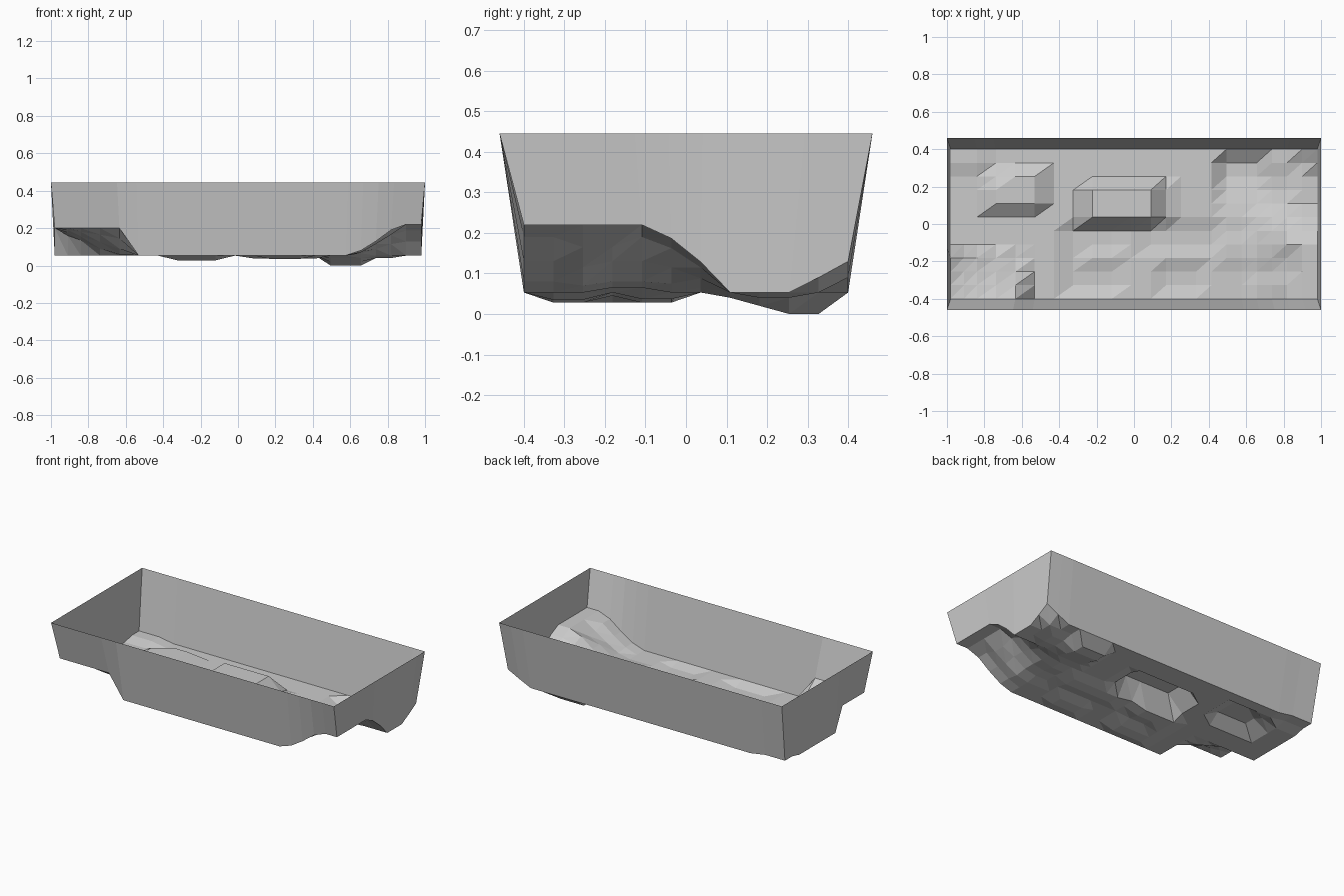
import bpy, bmesh

# Grid lines of the uneven floor (slightly coarser on the left half)
XS = [-0.98, -0.91] + [-0.84 + 0.103 * i for i in range(9)] + [0.09 + 0.0809 * i for i in range(12)]
YS = [-0.4 + 0.8 * i / 11 for i in range(12)]
BASE, TOP = 0.053, 0.445
H = [[BASE] * len(YS) for _ in XS]


def patch(x0, x1, y0, y1, z):
    """Set the floor height for all grid points inside a rectangle."""
    for i, x in enumerate(XS):
        for j, y in enumerate(YS):
            if x0 - 0.02 < x < x1 + 0.02 and y0 - 0.02 < y < y1 + 0.02:
                H[i][j] = z


# Raised corner at front left, falling away diagonally into the floor
patch(-0.98, -0.64, -0.4, -0.4, 0.2)
patch(-0.98, -0.98, -0.4, -0.182, 0.2)
for x, heights in ((-0.91, (0.19, 0.175, 0.16)), (-0.84, (0.18, 0.155, 0.135)),
                   (-0.737, (0.165, 0.125, 0.09)), (-0.634, (0.145, 0.09, 0.06))):
    for k, z in enumerate(heights):
        y = YS[k + 1]
        patch(x, x, y, y, z)

# Ramp up to the right-hand ledge
for x, z in ((0.656, 0.08), (0.737, 0.13), (0.818, 0.19), (0.9, 0.22), (0.98, 0.22)):
    patch(x, x, -0.4, -0.11, z)
    patch(x, x, -0.036, -0.036, BASE + (z - BASE) * 0.8)
    patch(x, x, 0.036, 0.036, BASE + (z - BASE) * 0.45)
patch(0.656, 0.656, -0.255, -0.255, 0.07)
patch(0.737, 0.737, -0.255, -0.255, 0.115)
patch(0.818, 0.818, -0.255, -0.182, 0.165)

# Mounds: centre, left, back corners
patch(-0.225, 0.09, 0.036, 0.182, 0.15)
patch(0.17, 0.17, 0.036, 0.182, 0.075)
patch(-0.74, -0.535, 0.109, 0.255, 0.11)
patch(-0.74, -0.74, 0.255, 0.255, 0.08)
patch(-0.98, -0.84, 0.327, 0.4, 0.07)
patch(0.98, 0.98, 0.4, 0.4, 0.13)
patch(0.98, 0.98, 0.327, 0.327, 0.09)
patch(0.9, 0.9, 0.4, 0.4, 0.09)

# Hollows
patch(0.494, 0.656, 0.255, 0.327, 0.0)
patch(0.494, 0.656, 0.182, 0.182, 0.02)
patch(0.494, 0.656, 0.109, 0.109, 0.04)
patch(0.737, 0.818, 0.182, 0.255, 0.04)
patch(-0.33, -0.122, -0.182, -0.036, 0.028)
patch(-0.33, -0.122, -0.327, -0.255, 0.028)
patch(0.09, 0.41, -0.109, -0.036, 0.037)
patch(0.17, 0.33, -0.327, -0.255, 0.035)

# Low ripples in the middle of the floor
patch(-0.225, -0.122, -0.182, -0.182, 0.045)
patch(0.49, 0.575, -0.182, -0.109, 0.065)

bm = bmesh.new()
nx, ny = len(XS) - 1, len(YS) - 1
grid = [[bm.verts.new((x, y, H[i][j])) for j, y in enumerate(YS)] for i, x in enumerate(XS)]

# Floor
for i in range(nx):
    for j in range(ny):
        a, b, c, d = grid[i][j], grid[i + 1][j], grid[i + 1][j + 1], grid[i][j + 1]
        bm.faces.new((a, b, c))
        bm.faces.new((a, c, d))

# Sloping walls from the floor outline up to the rim
loop = ([grid[i][0] for i in range(nx)] + [grid[nx][j] for j in range(ny)]
        + [grid[i][ny] for i in range(nx, 0, -1)] + [grid[0][j] for j in range(ny, 0, -1)])
rim = [bm.verts.new((v.co.x / 0.98, v.co.y * 1.15, TOP)) for v in loop]
for k in range(len(loop)):
    m = (k + 1) % len(loop)
    bm.faces.new((loop[m], loop[k], rim[k], rim[m]))

bmesh.ops.recalc_face_normals(bm, faces=bm.faces)
mesh = bpy.data.meshes.new("open_tray")
bm.to_mesh(mesh)
bm.free()
bpy.context.collection.objects.link(bpy.data.objects.new("open_tray", mesh))
